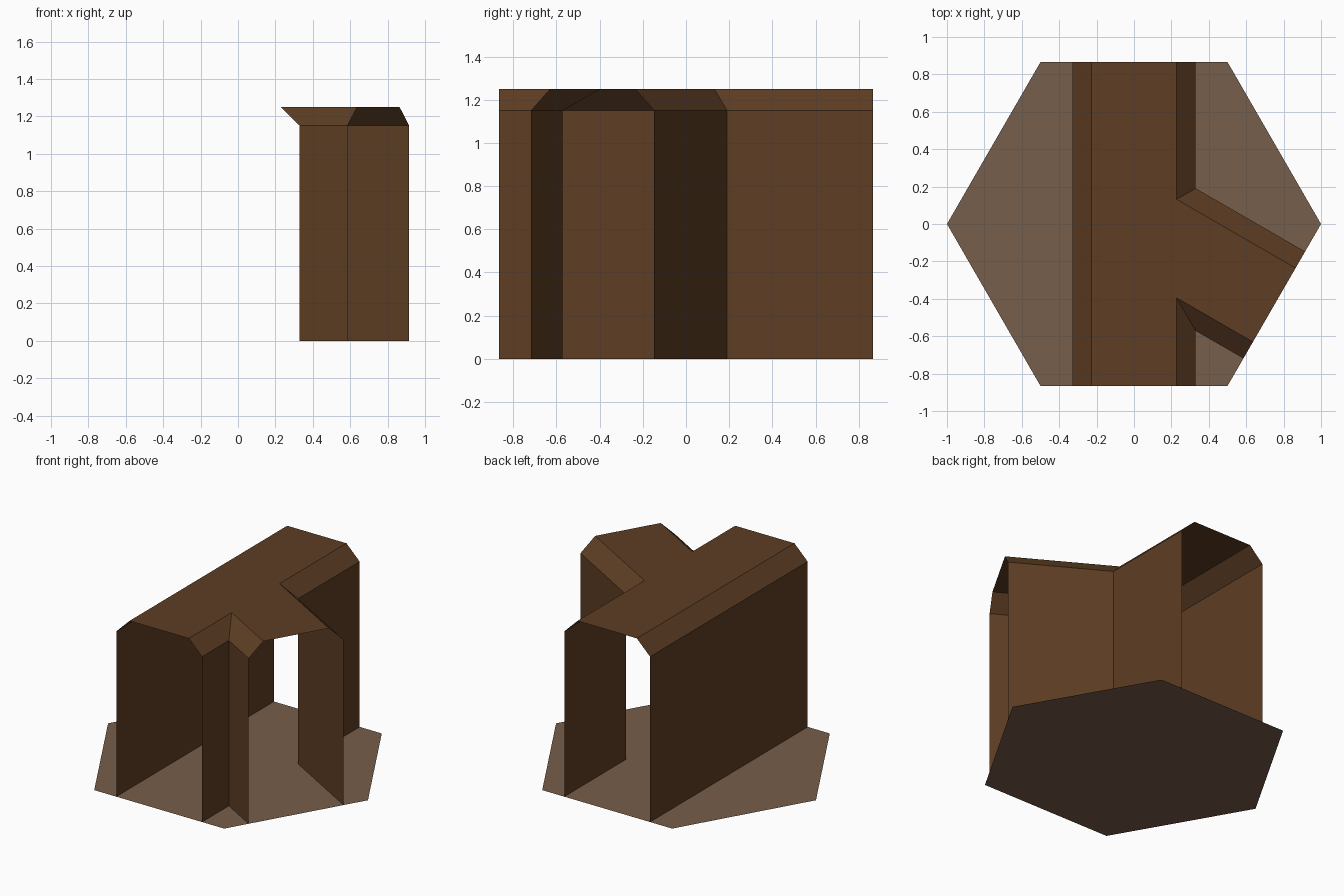
import bpy, math
from mathutils import Vector

if "Cube" in bpy.data.objects:
    bpy.data.objects.remove(bpy.data.objects["Cube"])

H = math.sqrt(3) / 2          # hexagon apothem
WALL_W, ROOF_W = 0.33, 0.228  # half widths of the passage at wall and roof
WALL_Z, ROOF_Z = 1.15, 1.25


def material(name, rgb):
    m = bpy.data.materials.new(name)
    m.diffuse_color = (*rgb, 1)
    m.use_nodes = True
    m.node_tree.nodes["Principled BSDF"].inputs["Base Color"].default_value = m.diffuse_color
    return m


def add_mesh(name, verts, faces, mat):
    me = bpy.data.meshes.new(name)
    me.from_pydata(verts, [], faces)
    me.materials.append(mat)
    me.update()
    ob = bpy.data.objects.new(name, me)
    bpy.context.collection.objects.link(ob)
    return ob


def passage_sides(w):
    """Clockwise plan lines of the straight passage with its side branch."""
    along = Vector((H, -0.5))     # branch direction, square to a hexagon edge
    across = Vector((0.5, H))
    end = along * H

    def corner(s):                # branch side meets the main passage side
        p = across * s * w
        return p + along * ((w - p.x) / along.x)

    return [
        [Vector((-w, -H)), Vector((-w, H))],
        [Vector((w, H)), corner(1), end + across * w],
        [end - across * w, corner(-1), Vector((w, -H))],
    ]


def strips(name, w0, z0, w1, z1, mat):
    """Outward faces between two plan outlines; passage ends stay open."""
    verts, faces = [], []
    for low, high in zip(passage_sides(w0), passage_sides(w1)):
        for i in range(len(low) - 1):
            n = len(verts)
            verts += [(*low[i], z0), (*high[i], z1),
                      (*high[i + 1], z1), (*low[i + 1], z0)]
            faces.append((n, n + 1, n + 2, n + 3))
    return add_mesh(name, verts, faces, mat)


brown = material("dark brown", (0.112, 0.048, 0.017))
tan = material("dusty floor brown", (0.185, 0.112, 0.070))

# hexagonal floor
hexagon = [(math.cos(math.radians(60 * i)), math.sin(math.radians(60 * i)), 0)
           for i in range(6)]
add_mesh("hex_floor", hexagon, [tuple(range(6))], tan)

# upright passage walls and the chamfer under the roof
strips("passage_walls", WALL_W, 0, WALL_W, WALL_Z, brown)
strips("roof_chamfer", WALL_W, WALL_Z, ROOF_W, ROOF_Z, brown)

# flat roof
outline = [(*p, ROOF_Z) for side in passage_sides(ROOF_W) for p in side]
add_mesh("flat_roof", outline[::-1], [tuple(range(len(outline)))], brown)
